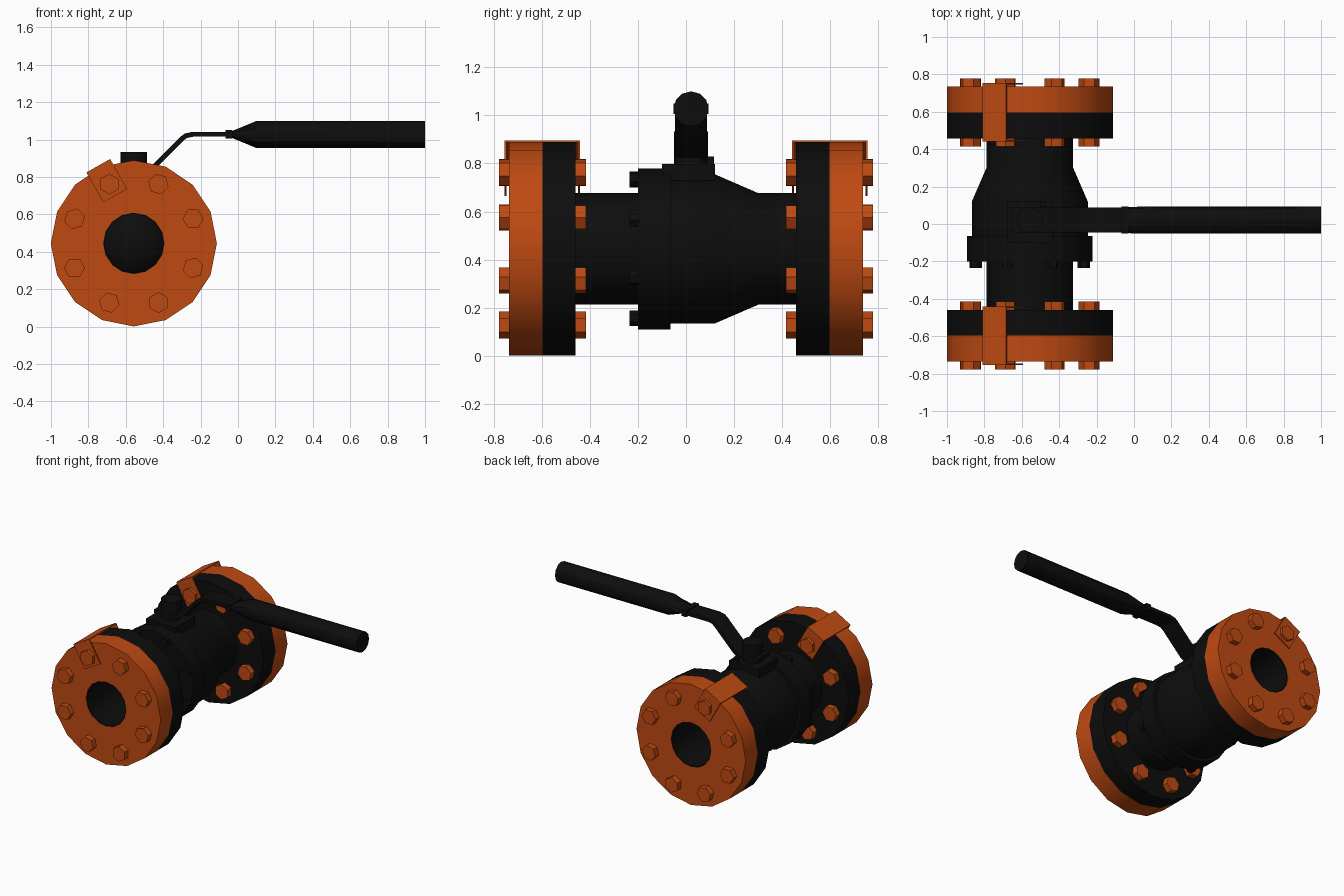
import bpy, bmesh, math
from mathutils import Vector

if "Cube" in bpy.data.objects:
    bpy.data.objects.remove(bpy.data.objects["Cube"])

CX, CZ = -0.557, 0.445          # pipe axis


def material(name, rgb):
    m = bpy.data.materials.new(name)
    m.diffuse_color = (*rgb, 1)
    m.use_nodes = True
    m.node_tree.nodes["Principled BSDF"].inputs["Base Color"].default_value = m.diffuse_color
    return m


BLACK = material("black", (0.004, 0.004, 0.004))
ORANGE = material("burnt orange", (0.52, 0.068, 0.006))


def finish(name, bm, mat):
    bmesh.ops.recalc_face_normals(bm, faces=bm.faces)
    me = bpy.data.meshes.new(name)
    bm.to_mesh(me)
    bm.free()
    me.materials.append(mat)
    ob = bpy.data.objects.new(name, me)
    bpy.context.collection.objects.link(ob)
    bpy.ops.object.select_all(action='DESELECT')
    ob.select_set(True)
    bpy.context.view_layer.objects.active = ob
    bpy.ops.object.shade_smooth_by_angle(angle=math.radians(30))
    return ob


def loft(bm, rings, caps=True, closed=False):
    """Skin a list of point rings."""
    vr = [[bm.verts.new(p) for p in r] for r in rings]
    n = len(vr[0])
    pairs = list(zip(vr, vr[1:])) + ([(vr[-1], vr[0])] if closed else [])
    for a, b in pairs:
        for i in range(n):
            j = (i + 1) % n
            bm.faces.new((a[i], a[j], b[j], b[i]))
    if caps and not closed:
        bm.faces.new(vr[0])
        bm.faces.new(vr[-1])


def ring_y(cx, cz, y, r, n, start=0.0):
    return [(cx + r * math.cos(start + 2 * math.pi * i / n), y,
             cz + r * math.sin(start + 2 * math.pi * i / n)) for i in range(n)]


def lathe(name, profile, mat, n=16):
    """Turn a closed (y, radius) profile around the pipe axis."""
    bm = bmesh.new()
    loft(bm, [ring_y(CX, CZ, y, r, n) for y, r in profile], closed=True)
    return finish(name, bm, mat)


def bolt_circle(name, y0, y1, circle, r, mat):
    bm = bmesh.new()
    for k in range(8):
        a = math.radians(22.5 + 45 * k)
        x, z = CX + circle * math.cos(a), CZ + circle * math.sin(a)
        s = a - math.radians(22.5)
        loft(bm, [ring_y(x, z, y, r, 6, s) for y in (y0, y1)])
    return finish(name, bm, mat)


def box(name, lo, hi, mat):
    bm = bmesh.new()
    loft(bm, [[(lo[0], lo[1], z), (hi[0], lo[1], z), (hi[0], hi[1], z), (lo[0], hi[1], z)]
              for z in (lo[2], hi[2])])
    return finish(name, bm, mat)


def cyl_z(name, x, y, z0, z1, r, n, mat):
    bm = bmesh.new()
    loft(bm, [[(x + r * math.cos(2 * math.pi * i / n), y + r * math.sin(2 * math.pi * i / n), z)
               for i in range(n)] for z in (z0, z1)])
    return finish(name, bm, mat)


# Valve body with both black flanges, the split collar and the lined bore
lathe("valve_body", [
    (-0.734, 0.158), (-0.734, 0.164), (-0.597, 0.164), (-0.597, 0.444), (-0.46, 0.444),
    (-0.46, 0.232), (-0.2, 0.232), (-0.2, 0.335), (-0.065, 0.335), (-0.065, 0.31),
    (0.12, 0.31), (0.3, 0.232), (0.458, 0.232), (0.458, 0.444), (0.597, 0.444),
    (0.597, 0.164), (0.734, 0.164), (0.734, 0.158)], BLACK)

# Closed ball inside the bore
bm = bmesh.new()
bmesh.ops.create_uvsphere(bm, u_segments=16, v_segments=10, radius=0.22)
bmesh.ops.translate(bm, verts=bm.verts, vec=(CX, 0, CZ))
finish("ball", bm, BLACK)

# Orange mating flanges, hex bolts and earthing straps at each end
for side, s in (("front", -1), ("back", 1)):
    lathe(side + "_flange", [(s * 0.597, 0.164), (s * 0.597, 0.444),
                             (s * 0.736, 0.444), (s * 0.736, 0.164)], ORANGE)
    bolt_circle(side + "_outer_bolts", s * 0.73, s * 0.777, 0.343, 0.056, ORANGE)
    bolt_circle(side + "_inner_bolts", s * 0.415, s * 0.462, 0.343, 0.056, ORANGE)

    # U-shaped strap hooked over the rim, tilted to sit on one bolt
    up = Vector((math.cos(math.radians(119.5)), 0, math.sin(math.radians(119.5))))
    across = Vector((up.z, 0, -up.x))
    top = Vector((-0.747, 0, 0.86))
    o, i, t, d = 0.754, 0.44, 0.008, 0.184
    path = [(o, -d), (o, 0), (i, 0), (i, -d), (i + t, -d), (i + t, -t), (o - t, -t), (o - t, -d)]
    bm = bmesh.new()
    loft(bm, [[top + across * w + up * h + Vector((0, s * y, 0)) for y, h in path]
              for w in (-0.073, 0.073)])
    finish(side + "_strap", bm, ORANGE)

# Bolts on the split collar
bolt_circle("collar_bolts", -0.235, -0.195, 0.312, 0.033, BLACK)

# Stem pad, stem and lever stop
HY = 0.021
box("stem_pad", (-0.68, -0.1, 0.64), (-0.435, 0.12, 0.797), BLACK)
cyl_z("stem", CX, HY, 0.78, 0.933, 0.07, 12, BLACK)
box("lever_stop", (-0.5, 0.09, 0.79), (-0.47, 0.117, 0.83), BLACK)

# Flat bent lever
path = [(-0.65, 0.825), (-0.472, 0.825), (-0.44, 0.845), (-0.29, 0.995), (-0.272, 1.009),
        (-0.24, 1.015), (-0.05, 1.015)]
upper = [(-0.05, 1.041), (-0.245, 1.041), (-0.285, 1.032), (-0.305, 1.017),
         (-0.455, 0.867), (-0.48, 0.853), (-0.65, 0.853)]
bm = bmesh.new()
loft(bm, [[(x, y, z) for x, z in path + upper] for y in (HY - 0.066, HY + 0.066)])
finish("lever", bm, BLACK)
box("lever_collar", (-0.068, HY - 0.073, 1.005), (-0.03, HY + 0.073, 1.05), BLACK)

# Grip: flattened at the lever, opening out to a round bar
bm = bmesh.new()
loft(bm, [[(x, HY + ry * math.cos(2 * math.pi * k / 12), 1.027 + rz * math.sin(2 * math.pi * k / 12))
           for k in range(12)]
          for x, ry, rz in ((-0.04, 0.07, 0.015), (0.1, 0.073, 0.073), (1.0, 0.073, 0.073))])
finish("grip", bm, BLACK)
